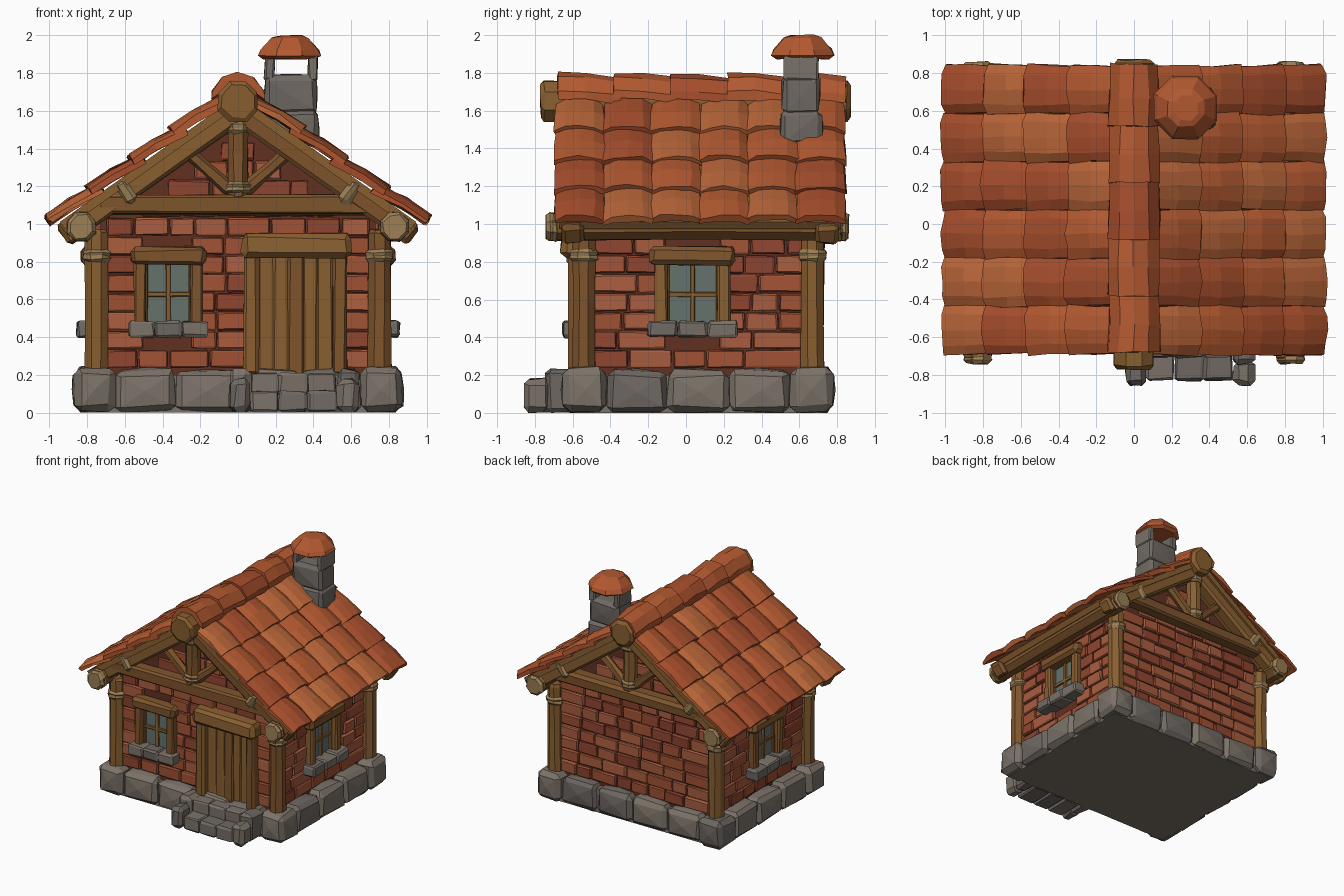
import bpy, bmesh, math, random
from mathutils import Matrix, Vector

if "Cube" in bpy.data.objects:
    bpy.data.objects.remove(bpy.data.objects["Cube"])

random.seed(7)
T, I = Matrix.Translation, Matrix()
YC = 0.065                       # middle of the house in depth
SL = math.atan(0.71)             # roof pitch


def material(name, col):
    m = bpy.data.materials.new(name)
    m.diffuse_color = (*col, 1)
    m.use_nodes = True
    m.node_tree.nodes["Principled BSDF"].inputs["Base Color"].default_value = m.diffuse_color
    return m


TILE = [material("tile_%d" % i, c) for i, c in enumerate([(.45, .10, .03), (.38, .075, .025), (.48, .13, .04)])]
BRICK = [material("brick_%d" % i, c) for i, c in enumerate([(.36, .085, .035), (.28, .06, .03), (.40, .11, .05)])]
WOOD = [material("wood_%d" % i, c) for i, c in enumerate([(.25, .115, .03), (.21, .09, .025)])]
ROPE = [material("pale_wood", (.33, .21, .09))]
STONE = [material("stone_%d" % i, c) for i, c in enumerate([(.20, .17, .14), (.16, .14, .125)])]
GLASS = [material("glass", (.13, .17, .15))]
MORTAR = [material("mortar", (.12, .03, .015))]
parts = {}


def put(part, mats, bm, M):
    # merge one primitive into the named part, with one random shade
    k = random.randrange(len(mats))
    for f in bm.faces:
        f.material_index = k
    bmesh.ops.recalc_face_normals(bm, faces=bm.faces)
    bm.transform(M)
    me = bpy.data.meshes.new("tmp")
    bm.to_mesh(me)
    bm.free()
    parts.setdefault(part, (bmesh.new(), mats))[0].from_mesh(me)
    bpy.data.meshes.remove(me)


def shake(bm, j):
    for v in bm.verts:
        v.co += Vector([random.uniform(-j, j) for _ in range(3)])


def box(part, mats, lo, hi, M=I, ch=0.012, j=0.005, poke=0):
    # chamfered, slightly uneven block between two corners
    lo, hi = Vector(lo), Vector(hi)
    bm = bmesh.new()
    bmesh.ops.create_cube(bm, size=1)
    bm.transform(T((lo + hi) / 2) @ Matrix.Diagonal((*(hi - lo), 1)))
    if ch:
        bmesh.ops.bevel(bm, geom=bm.edges[:], offset=ch, segments=1, affect='EDGES')
    shake(bm, j)
    if poke:
        big = sorted(bm.faces, key=lambda f: -f.calc_area())[:6]
        bmesh.ops.poke(bm, faces=big, offset=poke)
    put(part, mats, bm, M)


def loft(part, mats, rings, M=I, j=0.004):
    # skin closed rings of equal length and cap both ends
    bm = bmesh.new()
    vs = [[bm.verts.new(p) for p in r] for r in rings]
    n = len(vs[0])
    for a, b in zip(vs, vs[1:]):
        for i in range(n):
            bm.faces.new((a[i], a[(i + 1) % n], b[(i + 1) % n], b[i]))
    bm.faces.new(vs[0])
    bm.faces.new(vs[-1])
    shake(bm, j)
    put(part, mats, bm, M)


def log(part, mats, p, q, r, n=8, j=0.005):
    # rough round timber from p to q with chamfered ends
    p, q = Vector(p), Vector(q)
    L = (q - p).length
    c = min(0.02, L * 0.25)
    rings = [[(k * r * math.cos(a), k * r * math.sin(a), z) for a in [math.tau * (i + .5) / n for i in range(n)]]
             for z, k in ((0, .8), (c, 1), (L * .5, .94), (L - c, 1), (L, .8))]
    loft(part, mats, rings, T(p) @ (q - p).to_track_quat('Z', 'Y').to_matrix().to_4x4(), j)


def tile(part, M, s0, s1, u, w, arch, t, lift):
    # arched tile running from s0 to s1, centred at u
    rings = []
    for k in (0, .55, 1):
        prof = [(-.5, 0), (-.3, .75), (0, 1), (.3, .75), (.5, 0)]
        ww = w * (.94 + .08 * k)
        s, up = s0 + (s1 - s0) * k, lift * k + (.01 if k == .55 else 0)
        rings.append([(s, u + a * ww, up + t + arch * h) for a, h in prof] +
                     [(s, u + a * ww, up + arch * h * .5) for a, h in reversed(prof)])
    loft(part, TILE, rings, M, 0.007)


# wall core with gables
prof = [(-.73, .1), (.73, .1), (.73, 1.03), (0, 1.55), (-.73, 1.03)]
loft("wall_core", MORTAR, [[(x, y, z) for x, z in prof] for y in (-.53, .66)], j=0)


def wall(part, M, half, top, gaps):
    # brick courses, interrupted at openings (u0, u1, z0, z1)
    z, h = .235, .1
    while z + h < top:
        lim = half if z + h < 1.06 else min(half, (1.5 - z - h) / .71)
        spans = [(-lim, lim)]
        for a, b, z0, z1 in gaps:
            if z < z1 and z + h > z0:
                spans = [s for p, q in spans for s in ((p, min(q, a)), (max(p, b), q)) if s[1] - s[0] > .03]
        for p, q in spans:
            while q - p > .02:
                e = p + random.uniform(.13, .24)
                e = q if q - e < .08 else e
                d = random.uniform(.018, .032)
                box(part, BRICK, (p + .005, -d, z + .005), (e - .005, .02, z + h - .004), M, .007, .004)
                p = e
        z += h


def window(M, u, k):
    # pane, glazing bars, jambs, lintel and stone sill
    g = .12 * k
    box("window_glass", GLASS, (u - g, -.012, .46), (u + g, .01, .8), M, 0, 0)
    box("window_bars", WOOD, (u - .012, -.03, .47), (u + .012, 0, .8), M, .004, .002)
    box("window_bars", WOOD, (u - g, -.03, .615), (u + g, 0, .64), M, .004, .002)
    for s in (-1, 1):
        c = u + s * (g + .03)
        box("window_frames", WOOD, (c - .034, -.075, .45), (c + .034, .01, .8), M)
        box("window_bars", WOOD, (u + s * g - .012, -.035, .47), (u + s * g + .012, 0, .8), M, .004, .002)
    box("window_frames", WOOD, (u - .2 * k, -.10, .785), (u + .2 * k, .01, .88), M, .02, .007)
    for i in range(3):
        a = u + (-.21 + .14 * i) * k
        box("window_sills", STONE, (a, -.125, .4), (a + .14 * k, .01, .485), M, .012, .006)


side = {s: T((s * .73, YC, 0)) @ Matrix.Rotation(s * math.pi / 2, 4, 'Z') for s in (-1, 1)}
front, back = T((0, -.53, 0)), T((0, .66, 0)) @ Matrix.Rotation(math.pi, 4, 'Z')
wall("front_bricks", front, .7, 1.5, [(-.5, -.25, .42, .84), (.07, .54, .2, .88)])
wall("back_bricks", back, .7, 1.5, [])
window(front, -.37, 1)
for s in (-1, 1):
    wall("side_bricks", side[s], .56, 1.05, [(-s * .03 - .14, -s * .03 + .14, .42, .84)])
    window(side[s], -s * .03, 1.13)

# door with plank leaf, jambs and lintel
for i in range(5):
    box("door_planks", WOOD, (.105 + .08 * i, -.035, .2), (.182 + .08 * i, .01, .84), front, .008, .006)
for a in (.03, .5):
    box("door_frame", WOOD, (a, -.09, .2), (a + .08, .01, .84), front, .015)
box("door_frame", WOOD, (.02, -.13, .82), (.6, .01, .95), front, .025, .009)

# stone foundation ring
box("foundation_base", STONE, (-.8, -.59, 0), (.8, .72, .2), ch=0, j=0)
for sx in (-1, 1):
    for y in (-.535, .665):
        box("foundation_stones", STONE, (sx * .76 - .11, y - .115, 0.005), (sx * .76 + .11, y + .115, .24),
            ch=.035, j=.008, poke=.012)
    for i in range(3):
        y = -.42 + i * .324
        box("foundation_stones", STONE, (sx * .75 - .1, y, 0.005), (sx * .75 + .1, y + .32, .225),
            ch=.03, j=.01, poke=.012)
for y in (-.525, .655):
    for i in range(4):
        x = -.65 + i * .325
        box("foundation_stones", STONE, (x, y - .1, 0.005), (x + .32, y + .1, .225), ch=.03, j=.01, poke=.012)

# entrance steps with cheek stones
for i in range(3):
    x = .065 + .153 * i
    box("steps", STONE, (x, -.83, 0.005), (x + .15, -.6, .115), ch=.012, j=.006)
    box("steps", STONE, (x, -.71, .1), (x + .15, -.5, .21), ch=.012, j=.006)
for x in (-.045, .525):
    box("step_cheeks", STONE, (x, -.86, 0.005), (x + .115, -.72, .18), ch=.03, j=.008)
    box("step_cheeks", STONE, (x, -.74, 0.005), (x + .115, -.56, .23), ch=.025, j=.008)

# corner posts with binding collars, eave logs, ridge log
for sx in (-1, 1):
    for y in (-.54, .67):
        log("corner_posts", WOOD, (sx * .75, y, .2), (sx * .75, y, .97), .066)
        log("post_collars", ROPE, (sx * .75, y, .8), (sx * .75, y, .865), .08)
    log("eave_logs", WOOD, (sx * .83, -.73, .985), (sx * .83, .85, .985), .078)
    for y in (-.73, .80):
        log("log_ends", ROPE, (sx * .83, y - .01, .985), (sx * .83, y + .06, .985), .082)
log("ridge_log", WOOD, (0, -.77, 1.65), (0, .87, 1.65), .115)

# gable trusses
for y, out in ((-.6, -1), (.745, 1)):
    box("tie_beams", WOOD, (-.75, y - .06, 1.05), (.75, y + .06, 1.155), ch=.018, j=.007)
    log("king_posts", WOOD, (0, y, 1.13), (0, y, 1.6), .06)
    log("truss_collars", ROPE, (0, y, 1.165), (0, y, 1.225), .075)
    log("truss_collars", ROPE, (0, y, 1.48), (0, y, 1.54), .075)
    for s in (-1, 1):
        log("truss_struts", WOOD, (s * .04, y, 1.18), (s * .3, y, 1.41), .038, 6)
        M = T((0, y, 1.595)) @ Matrix.Rotation(0 if s > 0 else math.pi, 4, 'Z') @ Matrix.Rotation(SL, 4, 'Y')
        box("rafters", WOOD, (0, -.06, -.06), (1.14, .06, .06), M, .02, .006)
        box("rafter_collars", ROPE, (.70, -.078, -.072), (.77, .078, .065), M, .02, .006)

# roof deck and overlapping tile rows
for ang in (0, math.pi):
    M = T((0, .075, 1.667)) @ Matrix.Rotation(ang, 4, 'Z') @ Matrix.Rotation(SL, 4, 'Y')
    box("roof_deck", WOOD, (0, -.745, -.035), (1.15, .745, .012), M, 0, 0)
    for r in range(4):
        s1 = 1.195 - (3 - r) * .27
        for c in range(6):
            tile("roof_tiles", M, max(.03, s1 - .33), s1 + random.uniform(-.012, .008),
                 -.638 + c * .255, .262, .032, .028, .028)

# ridge cap tiles
ridge = Matrix(((0, 1, 0, 0), (-1, 0, 0, 0), (0, 0, 1, 1.635), (0, 0, 0, 1)))
for i in range(5):
    tile("ridge_caps", ridge, -.85 + i * .3, -.52 + i * .3, 0, .27, .095, .045, .025)

# chimney: stone stack, side piers leaving an opening, tiled cap
for lo, hi in (((.15, .5, 1.42), (.425, .72, 1.60)), ((.14, .51, 1.58), (.42, .71, 1.79))):
    box("chimney_stack", STONE, lo, hi, ch=.025, j=.008, poke=.006)
for a in (.14, .37):
    box("chimney_piers", STONE, (a, .52, 1.76), (a + .055, .70, 1.89), ch=.01)
cap = [[(.275 + r * math.cos(a), .615 + r * math.sin(a), z) for a in [math.tau * (i + .5) / 8 for i in range(8)]]
       for z, r in ((1.875, .15), (1.89, .18), (1.925, .165), (1.985, .105), (1.998, .07))]
loft("chimney_cap", TILE, cap, j=.005)

# turn the collected parts into objects
for name, (bm, mats) in parts.items():
    for v in bm.verts:
        v.co.z = max(v.co.z, 0)
    me = bpy.data.meshes.new(name)
    bm.to_mesh(me)
    bm.free()
    for m in mats:
        me.materials.append(m)
    bpy.context.collection.objects.link(bpy.data.objects.new(name, me))
